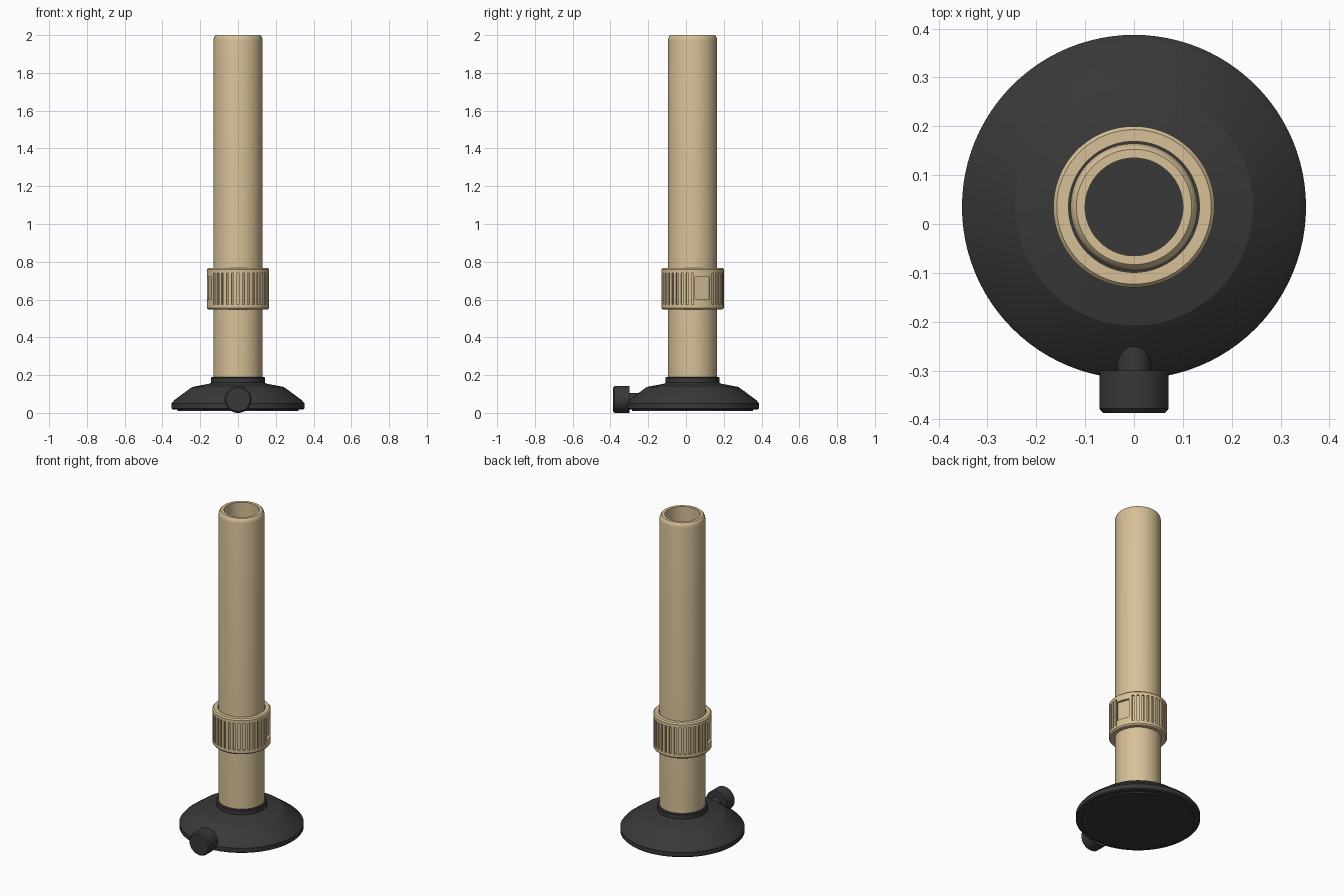
import bpy, bmesh, math
from mathutils import Matrix, Vector

if "Cube" in bpy.data.objects:
    bpy.data.objects.remove(bpy.data.objects["Cube"])

CY = 0.035  # y of the burner axis


def material(name, color):
    m = bpy.data.materials.new(name)
    m.diffuse_color = (*color, 1)
    m.use_nodes = True
    m.node_tree.nodes["Principled BSDF"].inputs["Base Color"].default_value = m.diffuse_color
    return m


brass = material("tan_metal", (0.68, 0.53, 0.31))
black = material("dark_iron", (0.04, 0.04, 0.041))


def make_object(name, bm, mat):
    bmesh.ops.remove_doubles(bm, verts=bm.verts, dist=1e-5)
    bmesh.ops.recalc_face_normals(bm, faces=bm.faces)
    me = bpy.data.meshes.new(name)
    bm.to_mesh(me)
    bm.free()
    ob = bpy.data.objects.new(name, me)
    bpy.context.collection.objects.link(ob)
    if mat:
        me.materials.append(mat)
    return ob


def smooth(ob, angle=25):
    bpy.ops.object.select_all(action='DESELECT')
    bpy.context.view_layer.objects.active = ob
    ob.select_set(True)
    bpy.ops.object.shade_smooth_by_angle(angle=math.radians(angle))


def lathe(name, profile, mat, closed=False, steps=96):
    """Spin a (radius, height) profile around z."""
    bm = bmesh.new()
    vs = [bm.verts.new((r, 0, z)) for r, z in profile]
    pairs = list(zip(vs, vs[1:])) + ([(vs[-1], vs[0])] if closed else [])
    es = [bm.edges.new(p) for p in pairs]
    bmesh.ops.spin(bm, geom=vs + es, cent=(0, 0, 0), axis=(0, 0, 1),
                   angle=2 * math.pi, steps=steps, use_duplicate=False)
    bmesh.ops.dissolve_degenerate(bm, dist=1e-6, edges=bm.edges)
    ob = make_object(name, bm, mat)
    ob.location.y = CY
    return ob


# Domed base with foot step and socket for the tube
base = lathe("base", [
    (0, 0.01), (0.32, 0.01), (0.32, 0.018), (0.345, 0.018), (0.352, 0.024),
    (0.352, 0.05), (0.337, 0.068), (0.243, 0.137), (0.15, 0.155),
    (0.143, 0.16), (0.143, 0.186), (0.139, 0.191), (0.129, 0.191),
    (0.129, 0.155), (0, 0.155)], black)
smooth(base, 20)

# Long hollow tube with rounded lip
tube = lathe("barrel_tube", [
    (0.1, 0.15), (0.13, 0.15), (0.13, 1.972), (0.128, 1.984),
    (0.124, 1.994), (0.118, 2.0), (0.1, 2.0)], brass, closed=True)
smooth(tube, 40)

# Air collar with chamfered rims
collar = lathe("air_collar", [
    (0.134, 0.547), (0.158, 0.547), (0.165, 0.555), (0.165, 0.76),
    (0.158, 0.768), (0.134, 0.768)], brass, closed=True, steps=144)

# Cutters: grip grooves all round, plus two opposite shallow windows
bm = bmesh.new()


def add_cut(angle, depth_r, width, z0, z1):
    mtx = (Matrix.Rotation(angle, 4, 'Z')
           @ Matrix.Translation((depth_r + 0.025, 0, (z0 + z1) / 2))
           @ Matrix.Diagonal((0.05, width, z1 - z0, 1)))
    bmesh.ops.create_cube(bm, size=1, matrix=mtx)


for i in range(36):
    if i % 18 not in (1, 2, 3):
        add_cut(math.radians(i * 10), 0.153, 0.0115, 0.573, 0.741)
for a in (18.5, 198.5):
    add_cut(math.radians(a), 0.15, 0.08, 0.6, 0.72)
cutter = make_object("groove_cutter", bm, None)
cutter.location.y = CY
cutter.hide_render = True

mod = collar.modifiers.new("grooves", 'BOOLEAN')
mod.operation = 'DIFFERENCE'
mod.solver = 'EXACT'
mod.object = cutter
bpy.context.view_layer.objects.active = collar
bpy.ops.object.modifier_apply(modifier="grooves")
bpy.data.objects.remove(cutter)
smooth(collar, 25)

# Gas inlet knob and its stem, facing the front
knob = lathe("inlet_knob", [
    (0, 0), (0.071, 0), (0.071, 0.078), (0.063, 0.087), (0, 0.087)],
    black, steps=48)
stem = lathe("inlet_stem", [
    (0, -0.1), (0.035, -0.1), (0.035, 0.01), (0, 0.01)], black, steps=32)
for ob in (knob, stem):
    ob.rotation_euler.x = math.pi / 2
    ob.location = Vector((0, -0.3, 0.071))
    smooth(ob)
